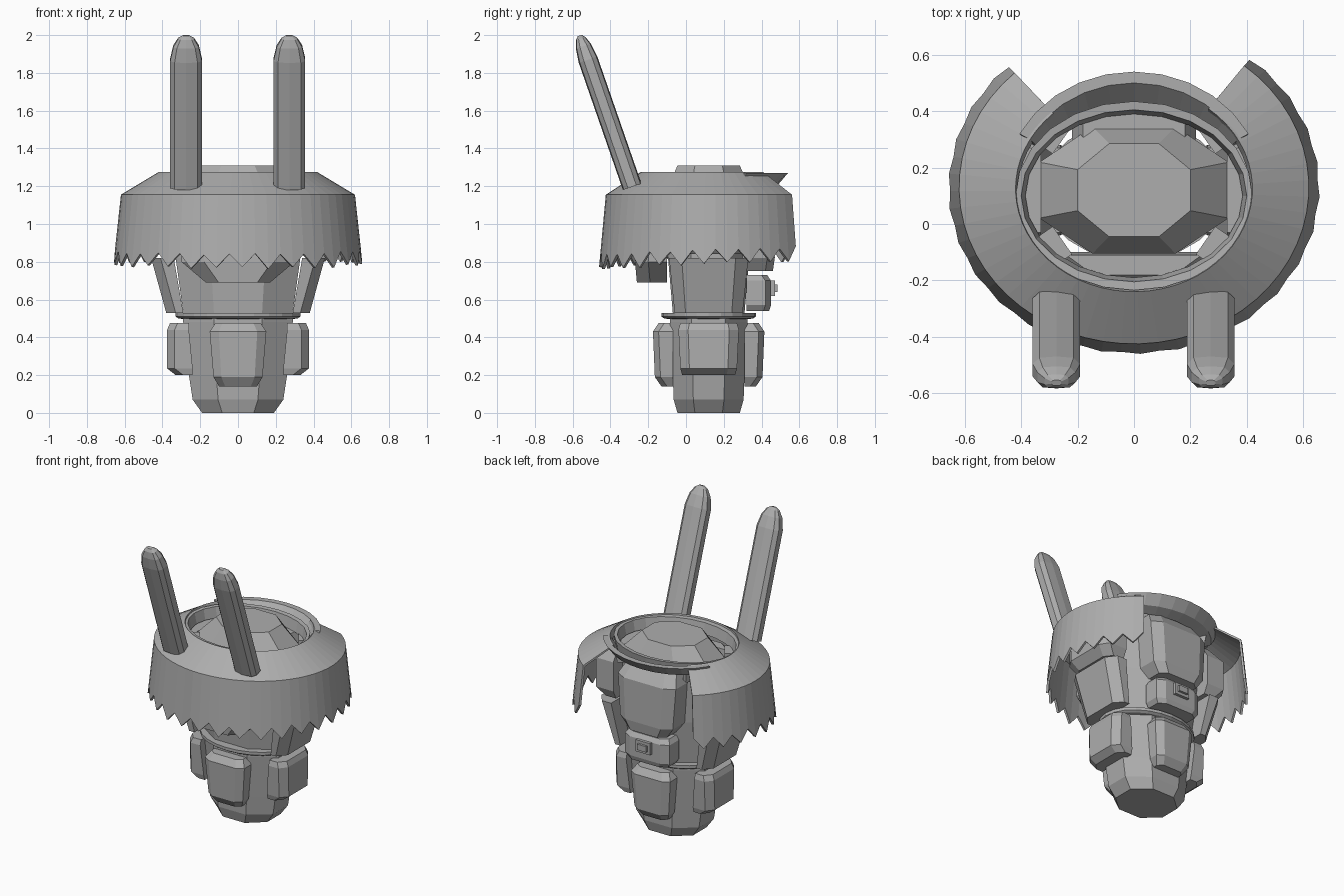
import bpy, bmesh, math, random
from mathutils import Vector

if "Cube" in bpy.data.objects:
    bpy.data.objects.remove(bpy.data.objects["Cube"])

random.seed(4)
CY = 0.12  # depth centre of the body

grey = bpy.data.materials.new("plain grey")
grey.diffuse_color = (0.42, 0.42, 0.42, 1)
grey.use_nodes = True
grey.node_tree.nodes["Principled BSDF"].inputs["Base Color"].default_value = grey.diffuse_color


def finish(name, bm, normals=True):
    if normals:
        bmesh.ops.recalc_face_normals(bm, faces=bm.faces)
    me = bpy.data.meshes.new(name)
    bm.to_mesh(me)
    bm.free()
    me.materials.append(grey)
    ob = bpy.data.objects.new(name, me)
    bpy.context.collection.objects.link(ob)
    return ob


def loft(name, rings, closed=True, caps=True):
    """Skin a list of point rings; caps fill the first and last ring."""
    bm = bmesh.new()
    vs = [[bm.verts.new(p) for p in r] for r in rings]
    n = len(rings[0])
    for a, b in zip(vs, vs[1:]):
        for i in range(n if closed else n - 1):
            j = (i + 1) % n
            bm.faces.new((a[i], a[j], b[j], b[i]))
    if caps:
        bm.faces.new(vs[0][::-1])
        bm.faces.new(vs[-1])
    return finish(name, bm)


def octagon(a, b, z, cy=CY):
    k = 0.44
    p = [(a, k*b), (k*a, b), (-k*a, b), (-a, k*b),
         (-a, -k*b), (-k*a, -b), (k*a, -b), (a, -k*b)]
    return [(x, cy + y, z) for x, y in p]


def ellipse(a, b, z, t, cy=CY):
    return (a*math.cos(t), cy + b*math.sin(t), z)


def plate(name, angle, rows, drop=0.03, flat=0.68):
    """Bent armour plate. rows: (z, half width, inner distance, outer distance)."""
    ca, sa = math.cos(angle), math.sin(angle)
    rings = []
    for z, w, d0, d1 in rows:
        sec = [(-w, d0), (-w, d1 - drop), (-w*flat, d1),
               (w*flat, d1), (w, d1 - drop), (w, d0)]
        rings.append([(d*ca - u*sa, CY + d*sa + u*ca, z) for u, d in sec])
    return loft(name, rings)


FRONT, BACK, RIGHT, LEFT = -math.pi/2, math.pi/2, 0, math.pi

# body core, waist ring and chest with domed top
loft("lower_body", [octagon(0.19, 0.165, 0), octagon(0.24, 0.185, 0.07),
                    octagon(0.26, 0.19, 0.2), octagon(0.29, 0.205, 0.48),
                    octagon(0.29, 0.205, 0.5)])
ring24 = [i*math.tau/24 for i in range(24)]
loft("waist_ring", [[ellipse(a, b, z, t) for t in ring24] for a, b, z in
                    ((0.27, 0.2, 0.495), (0.315, 0.235, 0.5),
                     (0.33, 0.25, 0.51), (0.33, 0.25, 0.53))])
loft("chest_core", [octagon(0.29, 0.19, 0.53), octagon(0.33, 0.215, 0.82),
                    octagon(0.335, 0.225, 1.17), octagon(0.2, 0.165, 1.31)])

# lower armour plates
for name, ang in (("front", FRONT), ("back", BACK)):
    plate(name + "_lower_plate", ang,
          [(0.14, 0.10, 0.19, 0.25), (0.19, 0.13, 0.19, 0.285),
           (0.43, 0.15, 0.19, 0.295), (0.475, 0.12, 0.19, 0.265)])
for name, ang in (("right", RIGHT), ("left", LEFT)):
    plate(name + "_lower_plate", ang,
          [(0.2, 0.14, 0.24, 0.33), (0.235, 0.15, 0.24, 0.375),
           (0.44, 0.16, 0.26, 0.375), (0.475, 0.15, 0.26, 0.36)], 0.04)
    # tilted flank plates that rise under the cape
    plate(name + "_flank_plate", ang,
          [(0.53, 0.18, 0.29, 0.38), (0.82, 0.21, 0.34, 0.46)], 0.05)
    plate(name + "_upper_flank_plate", ang,
          [(0.84, 0.17, 0.33, 0.45), (0.9, 0.2, 0.33, 0.5),
           (1.1, 0.2, 0.33, 0.5), (1.18, 0.15, 0.33, 0.42)], 0.04)

# chest and upper back plates
plate("front_chest_plate", FRONT,
      [(0.69, 0.17, 0.22, 0.38), (0.80, 0.30, 0.22, 0.39),
       (1.08, 0.30, 0.22, 0.38), (1.17, 0.24, 0.23, 0.30)], 0.07, 0.6)
plate("upper_back_plate", BACK,
      [(0.75, 0.15, 0.18, 0.34), (0.82, 0.20, 0.18, 0.35),
       (1.10, 0.22, 0.18, 0.345), (1.19, 0.18, 0.18, 0.28)], 0.04)

# back belt box with raised buckle frame
plate("belt_box", BACK,
      [(0.54, 0.15, 0.2, 0.32), (0.57, 0.17, 0.2, 0.33),
       (0.70, 0.17, 0.2, 0.33), (0.73, 0.15, 0.2, 0.31)], 0.03)
plate("buckle", BACK, [(0.62, 0.055, 0.32, 0.35), (0.70, 0.055, 0.32, 0.35)], 0, 0.9)
plate("buckle_centre", BACK, [(0.64, 0.035, 0.34, 0.365), (0.68, 0.035, 0.34, 0.365)], 0, 0.9)

# clasps under the collar, one on each diagonal
for i, deg in enumerate((35, 145, 215, 325)):
    plate("collar_clasp_%d" % (i + 1), math.radians(deg),
          [(1.14, 0.06, 0.31, 0.36), (1.2, 0.06, 0.31, 0.37)], 0, 0.8)

# cape: open at the back, with a zigzag hem
TEETH = 23
t0, t1 = math.radians(133), math.radians(360 + 51)
ts = [t0 + (t1 - t0)*i/(TEETH*2) for i in range(TEETH*2 + 1)]
hem = []
for i, t in enumerate(ts):
    z = 0.76 + 0.045*(1 + math.sin(t))/2 + random.uniform(0, 0.015)
    if i % 2 == 0:
        z += 0.07
    grow = 1 - (z - 0.78)*0.15
    hem.append(ellipse(0.66*grow, 0.59*grow, z, t, 0.13))
cape = loft("cape", [[ellipse(0.41, 0.35, 1.23, t, 0.12) for t in ts],
                     [ellipse(0.42, 0.365, 1.275, t, 0.125) for t in ts],
                     [ellipse(0.62, 0.555, 1.155, t, 0.13) for t in ts], hem],
            closed=False, caps=False)
solid = cape.modifiers.new("thickness", 'SOLIDIFY')
solid.thickness = 0.015
solid.offset = -1

# collar: thin full ring plus flared crescent at the back
loft("collar_ring", [[ellipse(a, b, z, t, 0.1) for t in ring24] for a, b, z in
                     ((0.385, 0.29, 1.19), (0.40, 0.305, 1.262),
                      (0.42, 0.335, 1.265), (0.41, 0.32, 1.19),
                      (0.385, 0.29, 1.19))], caps=False)
back = [math.radians(28 + 124*i/10) for i in range(11)]
section = ((0.37, 0.29, 1.18), (0.42, 0.375, 1.27), (0.46, 0.415, 1.27), (0.43, 0.36, 1.205))
loft("back_collar", [[ellipse(a, b, z, t, 0.125) for a, b, z in section] for t in back])

# two tall horns leaning forward
base, tip = Vector((0, -0.285, 1.197)), Vector((0, -0.563, 1.998))
axis = tip - base
side = Vector((1, 0, 0))
depth = axis.normalized().cross(side)
for name, x in (("left_horn", -0.275), ("right_horn", 0.272)):
    rings = []
    for f, s in ((0, 1), (0.84, 1), (0.93, 0.8), (0.98, 0.5), (1, 0.2)):
        c = base + axis*f + side*x
        rings.append([c + side*(u*0.084*s) + depth*(v*0.052*s) for u, v in
                      ((1, 0.45), (0.72, 0.9), (0, 1), (-0.72, 0.9), (-1, 0.45),
                       (-1, -0.45), (-0.72, -0.9), (0, -1), (0.72, -0.9), (1, -0.45))])
    loft(name, rings)
